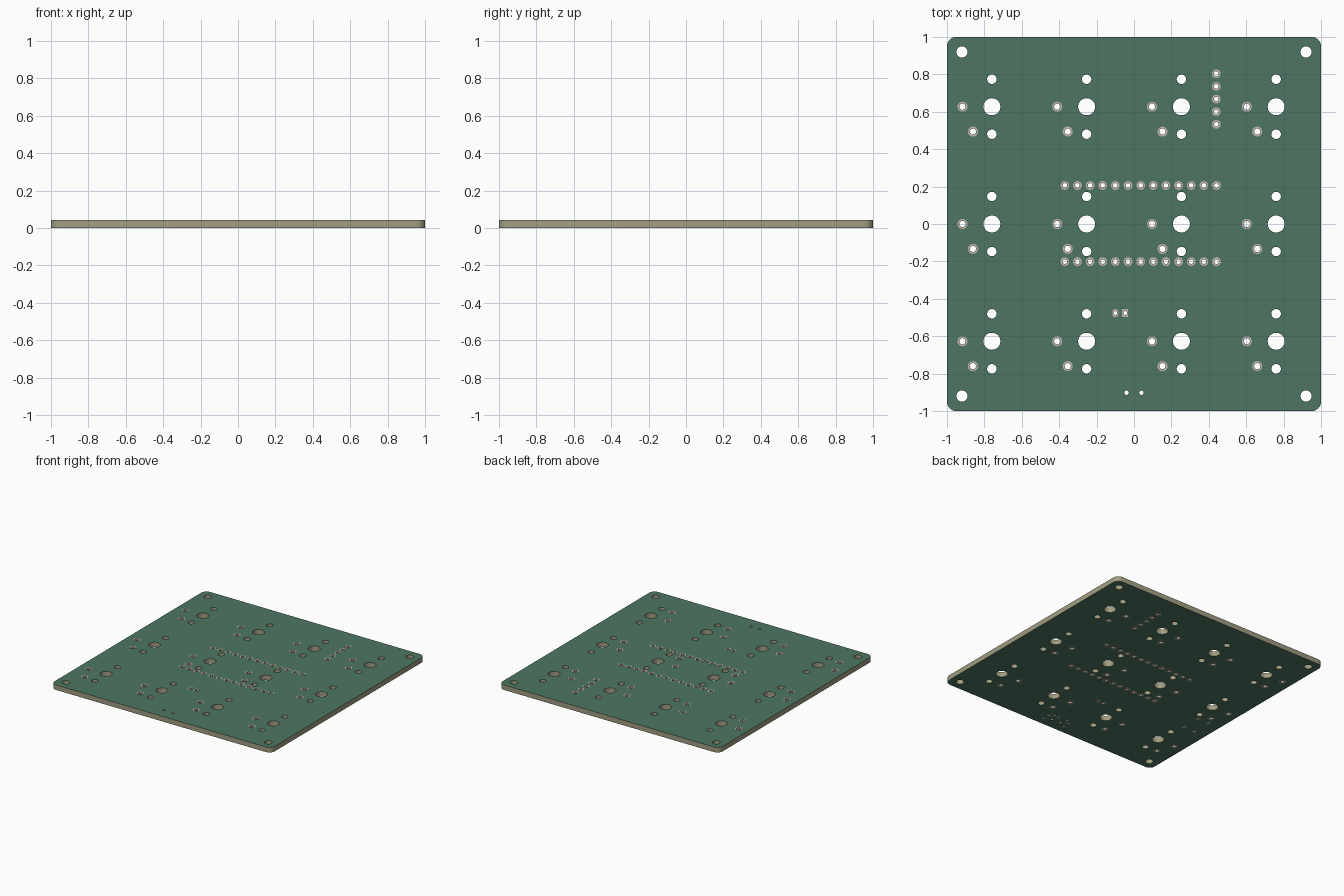
import bpy, bmesh, math

if "Cube" in bpy.data.objects:
    bpy.data.objects.remove(bpy.data.objects["Cube"])

T = 0.043      # total thickness
PAD = 0.0008   # copper pad height above each face


def material(name, color):
    m = bpy.data.materials.new(name)
    m.diffuse_color = (*color, 1)
    m.use_nodes = True
    m.node_tree.nodes["Principled BSDF"].inputs["Base Color"].default_value = m.diffuse_color
    return m


GREEN = material("solder_mask", (0.075, 0.18, 0.125))
TAN = material("board_core", (0.36, 0.34, 0.22))
METAL = material("tinned_copper", (0.55, 0.48, 0.44))


def circle(x, y, r, n=24):
    return [(x + r * math.cos(2 * math.pi * i / n), y + r * math.sin(2 * math.pi * i / n)) for i in range(n)]


def rounded(x, y, hx, hy, r, n=8):
    pts = []
    for k, (sx, sy) in enumerate([(1, 1), (-1, 1), (-1, -1), (1, -1)]):
        for i in range(n + 1):
            a = math.pi / 2 * (k + i / n)
            pts.append((x + sx * (hx - r) + r * math.cos(a), y + sy * (hy - r) + r * math.sin(a)))
    return pts


def plate(name, loops, z0, z1, mat, edge_mat):
    """Fill nested outlines (inner loops become holes) and extrude between two heights."""
    cu = bpy.data.curves.new(name, 'CURVE')
    cu.dimensions, cu.fill_mode, cu.extrude = '2D', 'BOTH', (z1 - z0) / 2
    for pts in loops:
        s = cu.splines.new('POLY')
        s.points.add(len(pts) - 1)
        for p, (x, y) in zip(s.points, pts):
            p.co = (x, y, 0, 1)
        s.use_cyclic_u = True
    tmp = bpy.data.objects.new(name + "_outline", cu)
    bpy.context.collection.objects.link(tmp)
    bpy.context.view_layer.update()
    me = bpy.data.meshes.new_from_object(tmp.evaluated_get(bpy.context.evaluated_depsgraph_get()))
    bpy.data.objects.remove(tmp)
    me.materials.clear()
    me.materials.append(mat)
    me.materials.append(edge_mat)
    bm = bmesh.new()
    bm.from_mesh(me)
    bmesh.ops.remove_doubles(bm, verts=bm.verts, dist=1e-5)
    bmesh.ops.translate(bm, verts=bm.verts, vec=(0, 0, (z0 + z1) / 2))
    bmesh.ops.recalc_face_normals(bm, faces=bm.faces)
    for f in bm.faces:
        f.material_index = 0 if abs(f.normal.z) > 0.5 else 1
    bm.to_mesh(me)
    bm.free()
    ob = bpy.data.objects.new(name, me)
    bpy.context.collection.objects.link(ob)
    bpy.ops.object.select_all(action='DESELECT')
    ob.select_set(True)
    bpy.context.view_layer.objects.active = ob
    bpy.ops.object.shade_smooth_by_angle(angle=math.radians(35))
    return ob


drills, pads = [], []


def plated_hole(x, y, r_hole, r_pad):
    hole = circle(x, y, r_hole)
    drills.append(hole)
    pads.extend([circle(x, y, r_pad), hole])


# corner mounting holes
for sx in (-1, 1):
    for sy in (-1, 1):
        drills.append(circle(sx * 0.92, sy * 0.92, 0.03))

# key switch footprints, 4 x 3
for col in range(4):
    for row in range(3):
        x, y = -0.76 + 0.5067 * col, 0.627 * (1 - row)
        drills.append(circle(x, y, 0.0455, 32))
        drills.append(circle(x, y + 0.147, 0.0253))
        drills.append(circle(x, y - 0.147, 0.0253))
        plated_hole(x - 0.157, y, 0.0165, 0.027)
        plated_hole(x - 0.101, y - 0.133, 0.0165, 0.027)

# controller header rows
for i in range(13):
    for y in (0.206, -0.201):
        plated_hole(-0.37 + 0.0676 * i, y, 0.0125, 0.0235)

# five-pin display header
for i in range(5):
    plated_hole(0.44, 0.803 - 0.0676 * i, 0.0125, 0.0235)

# battery connector: one round-ended pad, one squarer pad
for x, corner in ((-0.1, 0.015), (-0.047, 0.004)):
    hole = circle(x, -0.476, 0.010)
    drills.append(hole)
    pads.extend([rounded(x, -0.476, 0.016, 0.022, corner), hole])

# slide switch locating pegs
for x in (-0.04, 0.04):
    drills.append(circle(x, -0.902, 0.012))

# underside surface-mount pads: slide switch, then reset button
smd = [rounded(sx * 0.097, -0.902 + sy * 0.03, 0.013, 0.010, 0.003) for sx in (-1, 1) for sy in (-1, 1)]
smd += [rounded(x, -0.847, 0.009, 0.017, 0.003) for x in (-0.06, 0.02, 0.06)]
smd += [rounded(-0.84 + sx * 0.05, -0.28 + sy * 0.08, 0.012, 0.018, 0.003) for sx in (-1, 1) for sy in (-1, 1)]

plate("circuit_board", [rounded(0, 0, 1, 1, 0.05)] + drills, PAD, T - PAD, GREEN, TAN)
plate("top_pads", pads, T - PAD, T, METAL, METAL)
plate("bottom_pads", pads, 0, PAD, METAL, METAL)
plate("underside_surface_pads", smd, 0, PAD, METAL, METAL)
